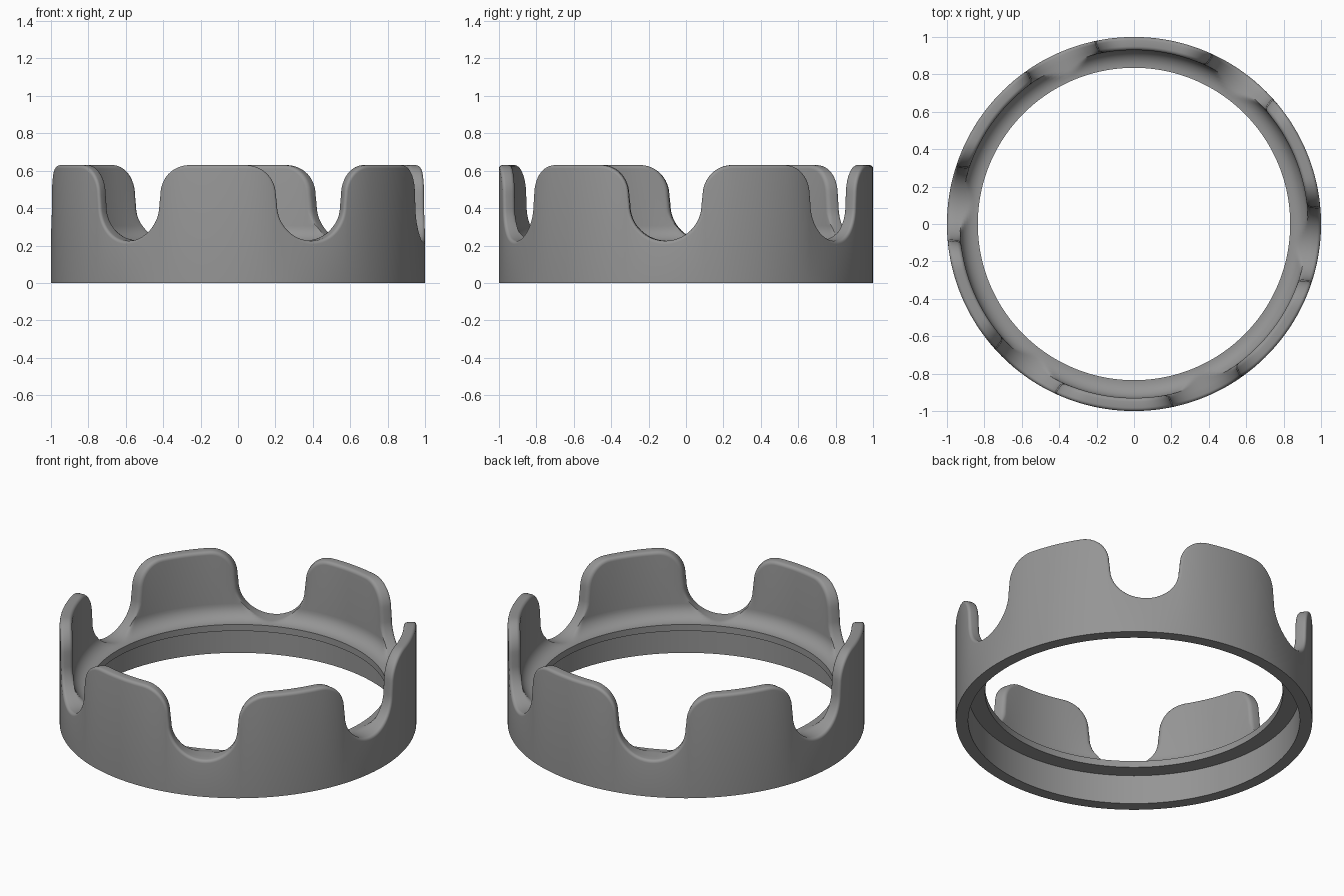
import bpy, bmesh, math

if "Cube" in bpy.data.objects:
    bpy.data.objects.remove(bpy.data.objects["Cube"])

SECTORS = 6
TURN = math.radians(-6.5)      # direction of the first notch
HALF = math.pi / SECTORS
R_OUT, R_WALL, R_LIP = 1.0, 0.93, 0.835
Z_TOP, Z_LIP_TOP, Z_LIP_BOT = 0.63, 0.22, 0.18
NOTCH, CORNER, FILLET = 0.193, 0.16, 0.085


def half_rim():
    """Notch floor to tab centre: (side, height, normal side, normal height)."""
    pts = []
    # round notch floor
    for i in range(17):
        a = math.pi / 2 * i / 16
        pts.append((NOTCH * math.sin(a), 0.418 - NOTCH * math.cos(a),
                    math.sin(a), -math.cos(a)))
    # rounded tab corner
    cx = NOTCH + 0.006 + CORNER
    for i in range(13):
        a = math.pi / 2 * i / 12
        pts.append((cx - CORNER * math.cos(a), Z_TOP - CORNER + CORNER * math.sin(a),
                    math.cos(a), -math.sin(a)))
    # flat tab top
    for i in range(1, 6):
        pts.append((cx + (math.sin(HALF) - cx) * i / 5, Z_TOP, 0, -1))
    return pts


def angle_at(x, r):
    """Angle from the notch axis, keeping the notch walls parallel."""
    a = math.asin(min(x, math.sin(HALF)))
    w = min(1, x / 0.2) * min(1, max(0, (HALF - a) / (HALF - 0.2)))
    return a + (math.asin(0.2 / r) - math.asin(0.2)) * w


def section(x, z, nx, nz):
    """Closed cross-section at one rim point: (angle, radius, height)."""
    out = []
    keep = min(1, max(0, (z - 0.30) / 0.08))

    def add(r, d, height=None):
        out.append((angle_at(x + nx * d, r), r, z + nz * d if height is None else height))

    # outer wall and rounded rim
    b = 0.018
    add(R_OUT, b, 0)
    for i in range(5):
        t = math.pi / 2 * i / 4
        add(R_OUT - b + b * math.cos(t), b - b * math.sin(t))
    c = 0.02
    for i in range(5):
        t = math.pi / 2 * i / 4
        add(R_WALL + c - c * math.sin(t), keep * (c - c * math.cos(t)))
    # hollow fillet down to the lip
    d = keep * c
    for i in range(9):
        t = math.pi / 2 * i / 8
        r = R_WALL - FILLET + FILLET * math.cos(t)
        add(r, d, min(z + nz * d, Z_LIP_TOP + FILLET - FILLET * math.sin(t)))
    # lip and lower recess
    add(R_LIP, d, Z_LIP_TOP)
    add(R_LIP, d, Z_LIP_BOT)
    add(R_WALL, d, Z_LIP_BOT)
    add(R_WALL, d, 0)
    return out


# sweep the section around, mirroring each half sector
half = [section(*p) for p in half_rim()]
columns = []
for k in range(SECTORS):
    base = TURN + 2 * HALF * k
    for sec in reversed(half[1:-1]):
        columns.append([(base - a, r, z) for a, r, z in sec])
    for sec in half:
        columns.append([(base + a, r, z) for a, r, z in sec])

bm = bmesh.new()
rings = [[bm.verts.new((r * math.cos(a), r * math.sin(a), z)) for a, r, z in col]
         for col in columns]
n = len(rings[0])
for i, ring in enumerate(rings):
    nxt = rings[(i + 1) % len(rings)]
    for j in range(n):
        bm.faces.new((ring[j], nxt[j], nxt[(j + 1) % n], ring[(j + 1) % n]))
bmesh.ops.remove_doubles(bm, verts=bm.verts, dist=0.0002)
bmesh.ops.recalc_face_normals(bm, faces=bm.faces)

mesh = bpy.data.meshes.new("notched_ring")
bm.to_mesh(mesh)
bm.free()
ring_obj = bpy.data.objects.new("notched_ring", mesh)
bpy.context.collection.objects.link(ring_obj)

grey = bpy.data.materials.new("plain_grey")
grey.diffuse_color = (0.3, 0.3, 0.3, 1)
grey.use_nodes = True
grey.node_tree.nodes["Principled BSDF"].inputs["Base Color"].default_value = grey.diffuse_color
mesh.materials.append(grey)

bpy.context.view_layer.objects.active = ring_obj
ring_obj.select_set(True)
bpy.ops.object.shade_smooth_by_angle(angle=math.radians(35))
